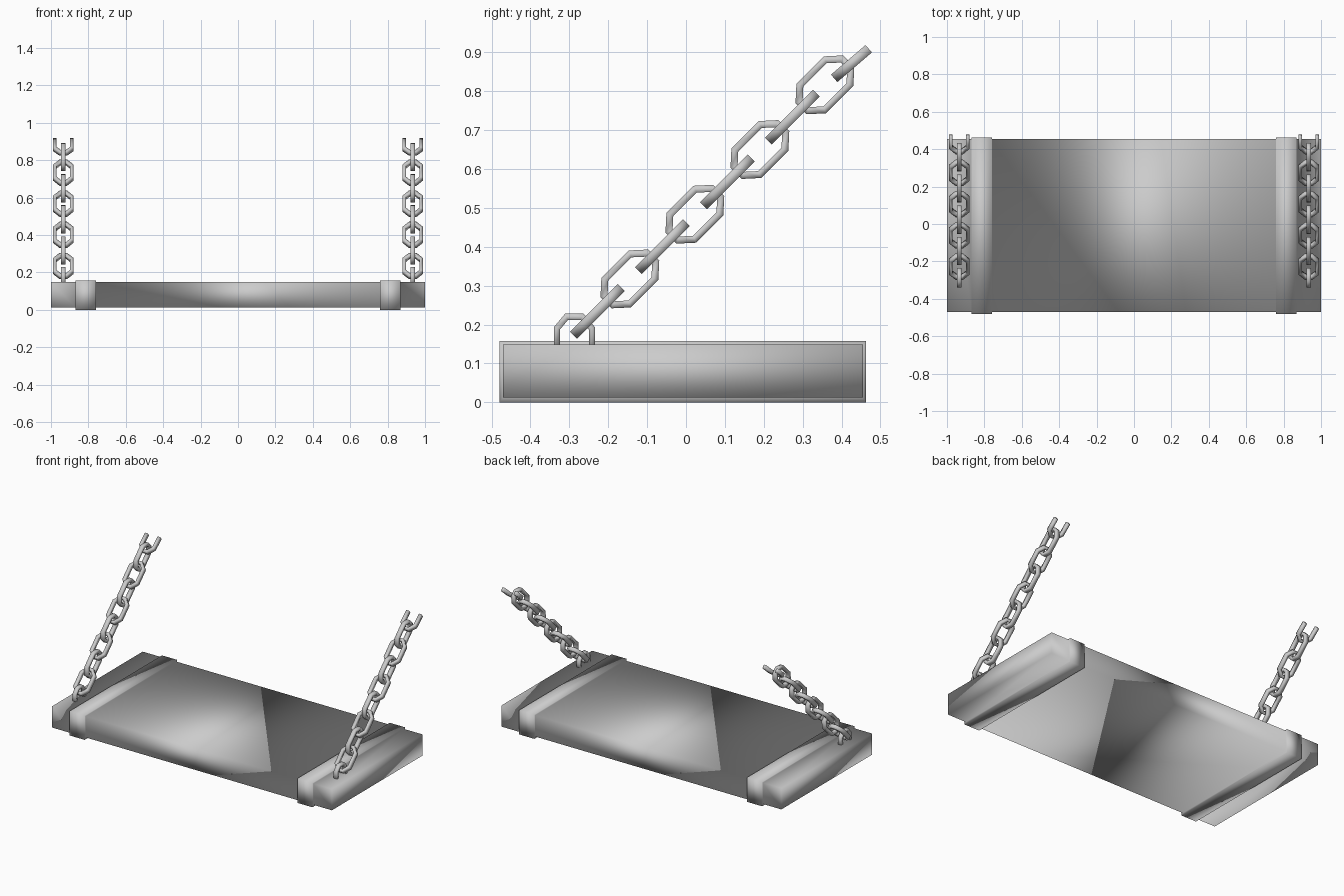
import bpy, bmesh, math
from mathutils import Vector

if "Cube" in bpy.data.objects:
    bpy.data.objects.remove(bpy.data.objects["Cube"])

CHAIN_X = 0.934      # distance of each chain from the middle


def finish(name, bm, mirror=False):
    """Make a fully smooth-shaded object."""
    bmesh.ops.recalc_face_normals(bm, faces=bm.faces)
    for f in bm.faces:
        f.smooth = True
    mesh = bpy.data.meshes.new(name)
    bm.to_mesh(mesh)
    bm.free()
    ob = bpy.data.objects.new(name, mesh)
    bpy.context.collection.objects.link(ob)
    if mirror:
        ob.modifiers.new("Mirror", 'MIRROR').use_mirror_merge = False
    return ob


def skin(bm, rings, closed=False):
    """Join four-cornered rings with quads, capping open ends."""
    count = len(rings)
    for i in range(count if closed else count - 1):
        a, b = rings[i], rings[(i + 1) % count]
        for k in range(4):
            j = (k + 1) % 4
            bm.faces.new((a[k], a[j], b[j], b[k]))
    if not closed:
        bm.faces.new(rings[0])
        bm.faces.new(rings[-1])


def wire(bm, path, centre, u, v, closed, thick=0.009, deep=0.0125):
    """Sweep a four-sided bar with mitred corners along a path in the plane u, v."""
    n = u.cross(v)
    pts = [Vector(p) for p in path]
    count = len(pts)
    rings = []
    for i, p in enumerate(pts):
        before = p - pts[i - 1] if closed or i > 0 else pts[1] - p
        after = pts[(i + 1) % count] - p if closed or i < count - 1 else before
        before, after = before.normalized(), after.normalized()
        t = (before + after).normalized()
        side = Vector((-t.y, t.x)) / t.dot(before)
        ring = []
        for s, d in ((1, 1), (-1, 1), (-1, -1), (1, -1)):
            q = p + side * thick * s
            ring.append(bm.verts.new(centre + u * q.x + v * q.y + n * deep * d))
        rings.append(ring)
    skin(bm, rings, closed)


# Seat plank with its two raised bands, as one stepped block
plank = (-0.47, 0.455, 0.012, 0.149)
band = (-0.48, 0.463, 0.0, 0.157)
half = [(1, plank), (0.868, plank), (0.868, band), (0.76, band), (0.76, plank)]
bm = bmesh.new()
rings = []
for x, (y0, y1, z0, z1) in [(-x, s) for x, s in half] + half[::-1]:
    rings.append([bm.verts.new((x, y, z))
                  for y, z in ((y0, z0), (y1, z0), (y1, z1), (y0, z1))])
skin(bm, rings)
finish("seat", bm)

X, Y, Z = Vector((1, 0, 0)), Vector((0, 1, 0)), Vector((0, 0, 1))

# Arched staples holding the chains
bm = bmesh.new()
arch = [(-0.045, 0.13), (-0.045, 0.19), (-0.02, 0.22),
        (0.02, 0.22), (0.045, 0.19), (0.045, 0.13)]
wire(bm, arch, Vector((CHAIN_X, -0.287, 0)), Y, Z, False, thick=0.008)
finish("chain_staple", bm, mirror=True)

# Chain of long octagonal links, alternately turned a quarter
bm = bmesh.new()
half_end = [(0.046, 0.045), (0.078, 0.016), (0.078, -0.016), (0.046, -0.045)]
link = half_end + [(-a, -b) for a, b in half_end]
along = (Y + Z).normalized()
across = (Z - Y).normalized()
for i in range(8):
    centre = Vector((CHAIN_X, -0.228 + 0.0836 * i, 0.234 + 0.0832 * i))
    wire(bm, link, centre, along, across if i % 2 else X, True)

# Open half link at the top
tilt = math.radians(40.6)
up = Y * math.cos(tilt) + Z * math.sin(tilt)
hook = [(0.117, 0.045), (0.04, 0.045), (0.009, 0.016),
        (0.009, -0.016), (0.04, -0.045), (0.117, -0.045)]
wire(bm, hook, Vector((CHAIN_X, 0.381, 0.833)), up, X, False)
finish("chain", bm, mirror=True)
